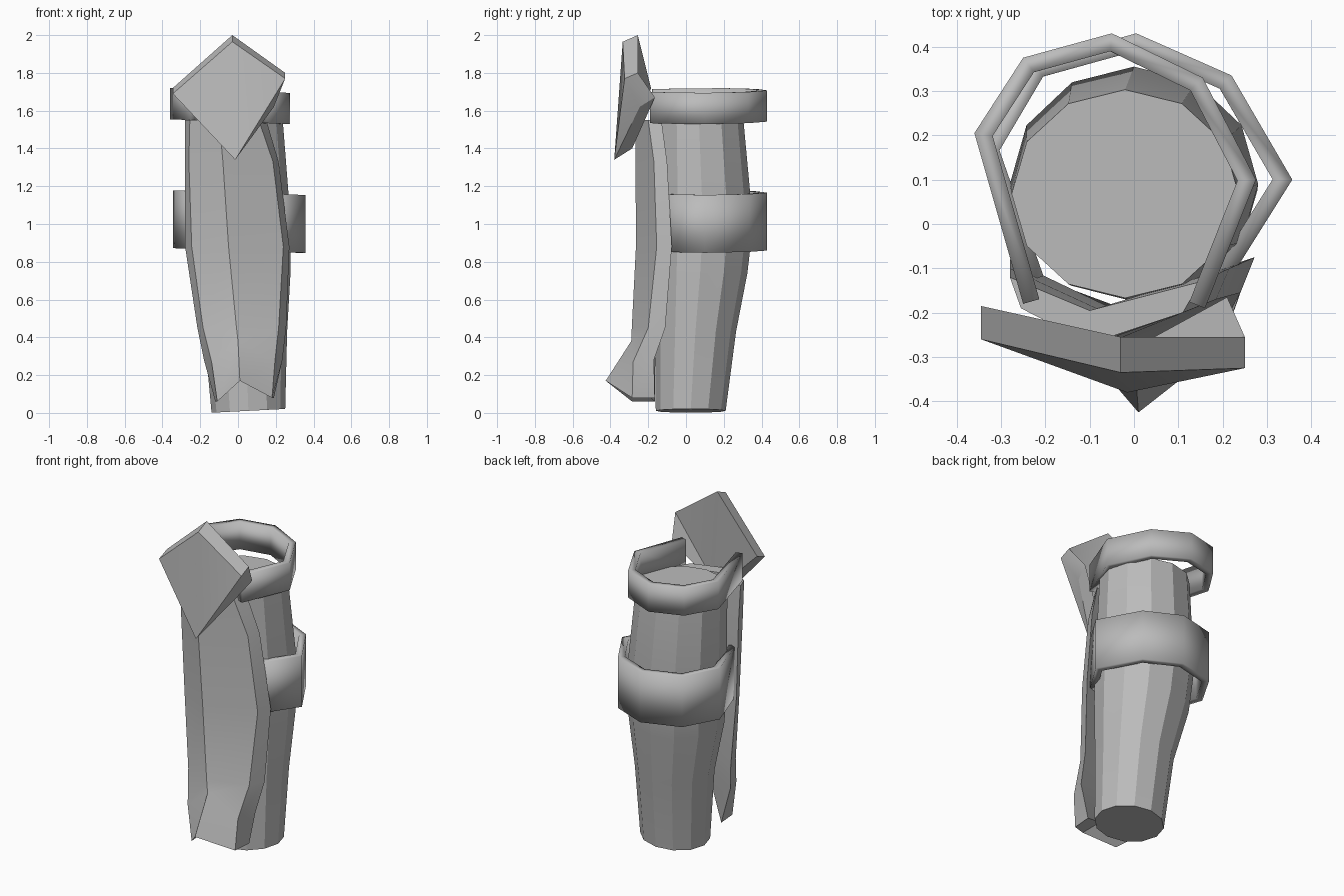
import bpy, bmesh, math

if "Cube" in bpy.data.objects:
    bpy.data.objects.remove(bpy.data.objects["Cube"])

grey = bpy.data.materials.new("plain_grey")
grey.use_nodes = True
grey.diffuse_color = (0.5, 0.5, 0.5, 1)
grey.node_tree.nodes["Principled BSDF"].inputs["Base Color"].default_value = (0.5, 0.5, 0.5, 1)


def loft(name, rows, caps=(), thickness=0):
    """Skin rows of points; cap faces close the ends, otherwise the row stays open."""
    bm = bmesh.new()
    grid = [[bm.verts.new(p) for p in row] for row in rows]
    n = len(grid[0])
    for low, high in zip(grid, grid[1:]):
        for i in range(n if caps else n - 1):
            j = (i + 1) % n
            bm.faces.new((low[i], low[j], high[j], high[i]))
    for cap in caps:
        bm.faces.new([grid[0][i] for i in reversed(cap)])
        bm.faces.new([grid[-1][i] for i in cap])
    mesh = bpy.data.meshes.new(name)
    bm.to_mesh(mesh)
    bm.free()
    mesh.materials.append(grey)
    mesh.shade_smooth()
    mesh.set_sharp_from_angle(angle=math.radians(24))
    obj = bpy.data.objects.new(name, mesh)
    bpy.context.collection.objects.link(obj)
    if thickness:
        wall = obj.modifiers.new("wall", 'SOLIDIFY')
        wall.thickness = thickness
        wall.offset = -1
        wall.use_even_offset = True


SIDES = 12


def ring(cx, cy, rx, ry, z, tilt=0):
    steps = [math.tau * i / SIDES for i in range(SIDES)]
    return [(cx + rx * math.cos(a), cy + ry * math.sin(a), z + tilt * math.cos(a)) for a in steps]


# Tapered leg, leaning slightly, with a tilted sole
loft("leg", [ring(0.055, 0.025, 0.195, 0.185, 0.011, 0.01), ring(0.04, 0.05, 0.22, 0.215, 0.43),
             ring(0.01, 0.075, 0.268, 0.25, 0.74), ring(0, 0.09, 0.28, 0.265, 1.0),
             ring(-0.02, 0.068, 0.256, 0.235, 1.56)], caps=[range(SIDES)])


# Open straps wrapped around the back
def strap(name, path, bottom, height, tilt):
    rows = [[(x, y, z - tilt * x) for x, y in path] for z in (bottom, bottom + height)]
    loft(name, rows, thickness=0.038)


strap("upper_strap", [(0.16, -0.19), (0.275, 0.1), (0.155, 0.33), (-0.05, 0.43),
                      (-0.25, 0.375), (-0.36, 0.205), (-0.25, -0.18)], 1.54, 0.165, 0.04)
strap("lower_strap", [(0.2, -0.15), (0.357, 0.1), (0.22, 0.335), (0.005, 0.43),
                      (-0.23, 0.365), (-0.345, 0.17), (-0.24, -0.13)], 0.86, 0.306, 0.035)


# Thick ridged shin guard: left edge, ridge, right edge, then back round the inner side
def guard_section(left, ridge, right, right_lip, left_lip, depth):
    x, y, z = ridge
    return [left, ridge, right, right_lip, (x, y + depth, z), left_lip]


def level(z, left, ridge, right, right_lip, left_lip):
    points = [(x, y, z) for x, y in (left, ridge, right, right_lip, left_lip)]
    return guard_section(*points, 0.075)


loft("shin_guard", [
    guard_section((-0.11, -0.285, 0.06), (0.01, -0.425, 0.17), (0.18, -0.285, 0.08),
                  (0.19, -0.165, 0.08), (-0.12, -0.165, 0.06), 0.15),
    guard_section((-0.14, -0.28, 0.27), (0, -0.29, 0.38), (0.195, -0.28, 0.27),
                  (0.235, -0.17, 0.28), (-0.18, -0.165, 0.28), 0.09),
    level(0.45, (-0.185, -0.21), (-0.008, -0.287), (0.215, -0.2), (0.255, -0.11), (-0.215, -0.12)),
    level(0.88, (-0.245, -0.16), (-0.05, -0.265), (0.24, -0.155), (0.272, -0.075), (-0.28, -0.08)),
    level(1.33, (-0.26, -0.17), (-0.08, -0.267), (0.185, -0.17), (0.215, -0.1), (-0.28, -0.1)),
    level(1.55, (-0.255, -0.19), (-0.1, -0.27), (0.11, -0.2), (0.15, -0.13), (-0.28, -0.12)),
], caps=[(0, 1, 4, 5), (1, 2, 3, 4)])

# Thick kite-shaped knee plate: top, left, bottom, lower right, right
knee_front = [(-0.03, -0.335, 1.965), (-0.345, -0.26, 1.69), (-0.015, -0.38, 1.34),
              (0.19, -0.245, 1.62), (0.25, -0.325, 1.77)]
knee_back = [(-0.03, -0.255, 2.0), (-0.345, -0.185, 1.72), (-0.01, -0.285, 1.4),
             (0.21, -0.165, 1.67), (0.25, -0.255, 1.8)]
loft("knee_plate", [knee_back, knee_front], caps=[(0, 1, 2), (0, 2, 4), (2, 3, 4)])
